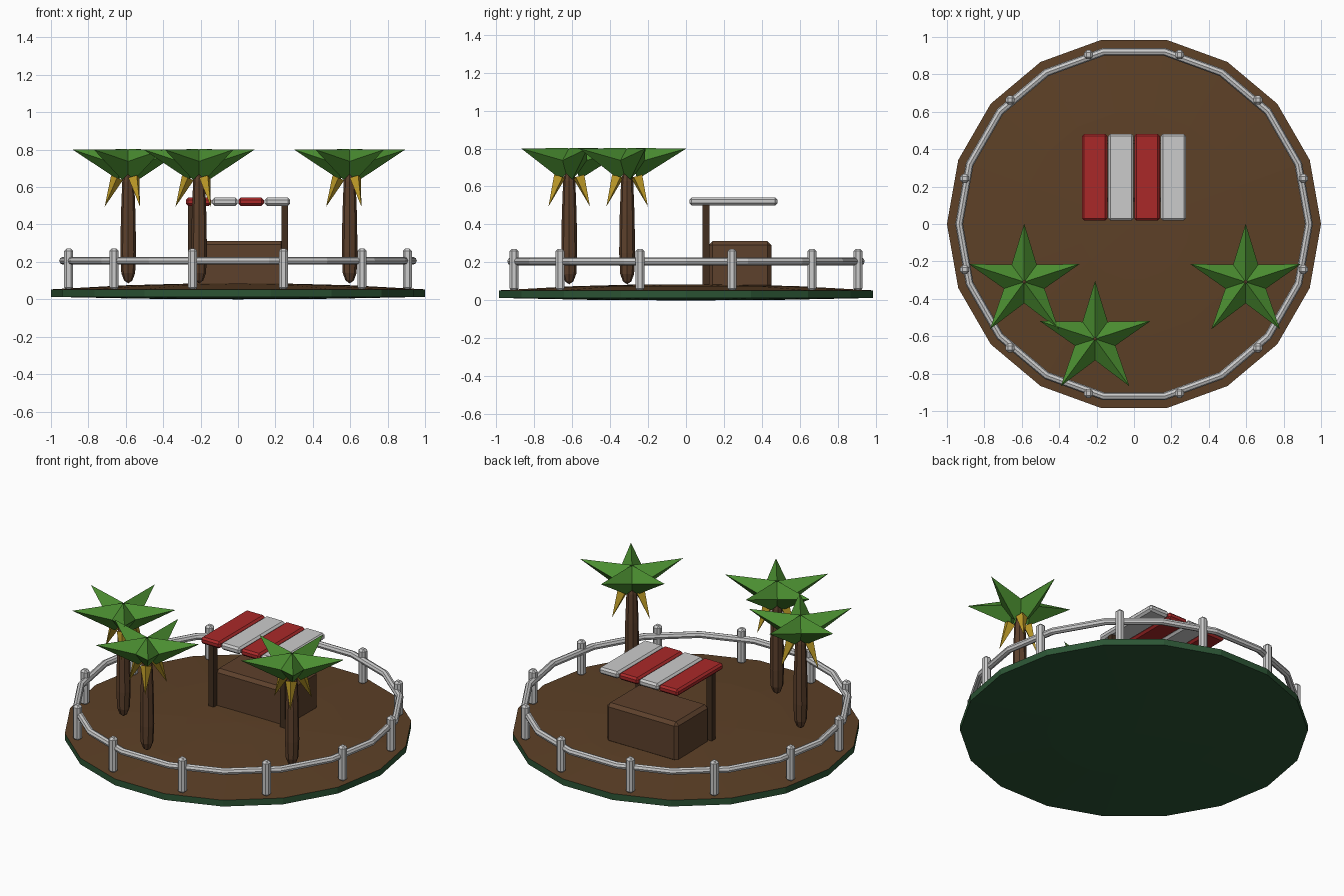
import bpy, bmesh
from math import cos, sin, pi, radians
from mathutils import Vector, Matrix

if "Cube" in bpy.data.objects:
    bpy.data.objects.remove(bpy.data.objects["Cube"])


def material(name, r, g, b):
    m = bpy.data.materials.new(name)
    m.diffuse_color = (r, g, b, 1)
    m.use_nodes = True
    m.node_tree.nodes["Principled BSDF"].inputs["Base Color"].default_value = m.diffuse_color
    return m


EARTH = material("earth", 0.11, 0.052, 0.02)
GRASS = material("grass", 0.025, 0.09, 0.035)
BARK = material("bark", 0.11, 0.052, 0.025)
WOOD = material("dark_wood", 0.055, 0.028, 0.014)
LEAF = material("leaf", 0.07, 0.27, 0.03)
GOLD = material("gold", 0.5, 0.32, 0.02)
RED = material("red", 0.4, 0.022, 0.022)


def finish(bm, name, mat=None):
    mesh = bpy.data.meshes.new(name)
    bm.to_mesh(mesh)
    bm.free()
    ob = bpy.data.objects.new(name, mesh)
    bpy.context.collection.objects.link(ob)
    if mat:
        mesh.materials.append(mat)
    return ob


def lathe(name, profile, sides, mat=None, at=(0, 0, 0)):
    """Turn (radius, z) points, listed from bottom to top, around z."""
    bm = bmesh.new()
    rings = []
    for r, z in profile:
        n = 1 if r == 0 else sides
        rings.append([bm.verts.new((at[0] + r * cos(2 * pi * i / sides),
                                    at[1] + r * sin(2 * pi * i / sides),
                                    at[2] + z)) for i in range(n)])
    for a, b in zip(rings, rings[1:]):
        for i in range(sides):
            j = (i + 1) % sides
            loop = [a[i % len(a)], a[j % len(a)], b[j % len(b)], b[i % len(b)]]
            bm.faces.new(list(dict.fromkeys(loop)))
    return finish(bm, name, mat)


def box(name, lo, hi, mat=None, bevel=0.0):
    lo, hi = Vector(lo), Vector(hi)
    bm = bmesh.new()
    m = Matrix.Translation((lo + hi) / 2) @ Matrix.Diagonal((*(hi - lo), 1))
    bmesh.ops.create_cube(bm, size=1, matrix=m)
    ob = finish(bm, name, mat)
    if bevel:
        mod = ob.modifiers.new("bevel", 'BEVEL')
        mod.width, mod.segments = bevel, 1
    return ob


def add_spike(bm, base, tip, radius):
    """Four-sided spike with one edge of its base pointing up."""
    axis = tip - base
    side = axis.cross(Vector((0, 0, 1))).normalized()
    up = side.cross(axis).normalized()
    ring = [bm.verts.new(base + d * radius) for d in (up, side, -up, -side)]
    top = bm.verts.new(tip)
    bm.faces.new(ring)
    for i in range(4):
        bm.faces.new((ring[i], top, ring[(i + 1) % 4]))


def spikes(name, centre, count, start, base, tip, radius, mat):
    bm = bmesh.new()
    for i in range(count):
        a = radians(start + 360 * i / count)
        pt = lambda p: centre + Vector((p[0] * cos(a), p[0] * sin(a), p[1]))
        add_spike(bm, pt(base), pt(tip), radius)
    bmesh.ops.recalc_face_normals(bm, faces=bm.faces)
    return finish(bm, name, mat)


# Island: green underside and rim, slightly domed earth top
lathe("grass_base", [(0, 0), (0.5, 0.003), (1, 0.013), (1, 0.053)], 18, GRASS)
lathe("earth_top", [(1, 0.053), (0.6, 0.075), (0.3, 0.083), (0, 0.085)], 18, EARTH)

# Fence: twelve posts and a ring rail
for i in range(12):
    a = radians(15 + 30 * i)
    x, y, h = 0.937 * cos(a), 0.937 * sin(a), 0.024
    box(f"fence_post_{i + 1}", (x - h, y - h, 0.05), (x + h, y + h, 0.272), None, 0.013)
bpy.ops.mesh.primitive_torus_add(major_segments=18, minor_segments=8, location=(0, 0, 0.206),
                                 major_radius=0.935, minor_radius=0.021)
bpy.context.object.name = "fence_rail"

# Palm trees
for i, (x, y) in enumerate([(-0.587, -0.31), (-0.208, -0.615), (0.597, -0.31)]):
    c = Vector((x, y, 0))
    lathe(f"palm_trunk_{i + 1}",
          [(0, 0.085), (0.022, 0.1), (0.037, 0.14), (0.042, 0.25), (0.039, 0.45),
           (0.032, 0.63), (0.02, 0.68), (0, 0.69)], 8, BARK, c)
    spikes(f"palm_leaves_{i + 1}", c, 5, 90, (0.03, 0.72), (0.312, 0.8), 0.086, LEAF)
    spikes(f"palm_dry_leaves_{i + 1}", c, 3, 60, (0.06, 0.65), (0.126, 0.495), 0.034, GOLD)

# Stall: counter, two front poles, striped awning
box("stall_counter", (-0.25, 0.12, 0.06), (0.25, 0.45, 0.312), BARK, 0.02)
for side, s in (("left", -1), ("right", 1)):
    box(f"stall_pole_{side}", (s * 0.25 - 0.018, 0.088, 0.06),
        (s * 0.25 + 0.018, 0.124, 0.51), WOOD)
for i in range(4):
    x = -0.21 + 0.14 * i
    box(f"awning_stripe_{i + 1}", (x - 0.068, 0.018, 0.5), (x + 0.068, 0.482, 0.543),
        None if i % 2 else RED, 0.012)
